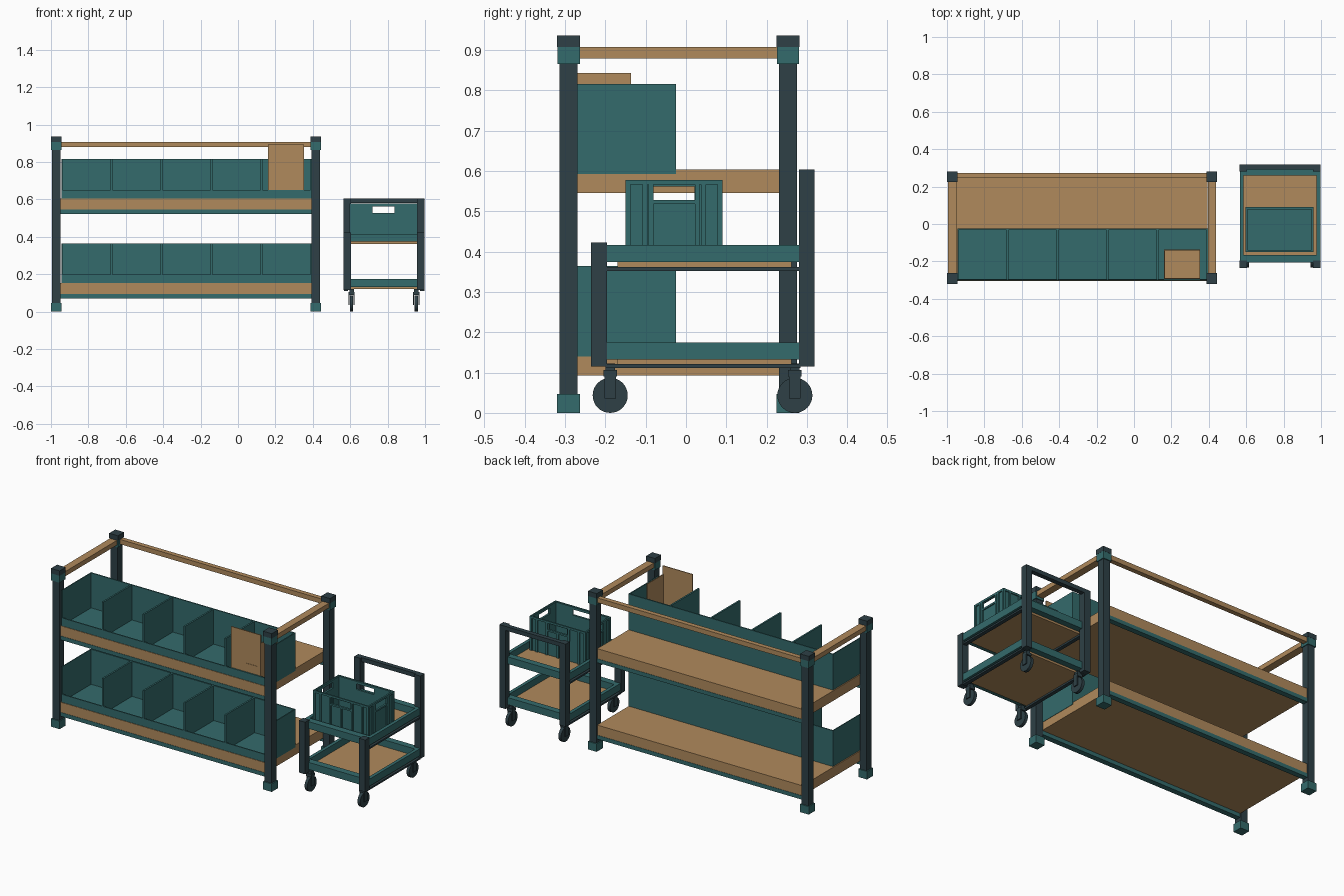
import bpy, bmesh, math
from mathutils import Matrix, Vector

if "Cube" in bpy.data.objects:
    bpy.data.objects.remove(bpy.data.objects["Cube"])


def lin(c):
    c /= 255
    return c / 12.92 if c <= 0.04045 else ((c + 0.055) / 1.055) ** 2.4


def material(name, r, g, b):
    m = bpy.data.materials.new(name)
    m.diffuse_color = (lin(r), lin(g), lin(b), 1)
    m.use_nodes = True
    m.node_tree.nodes["Principled BSDF"].inputs["Base Color"].default_value = m.diffuse_color
    return m


TEAL = material("teal", 52, 107, 108)
WOOD = material("tan wood", 176, 138, 92)
DARK = material("dark slate", 46, 64, 70)


def boxes(name, mat, items):
    """One object from boxes given as (x0, x1, y0, y1, z0, z1)."""
    bm = bmesh.new()
    for x0, x1, y0, y1, z0, z1 in items:
        size = Matrix.Diagonal((x1 - x0, y1 - y0, z1 - z0, 1))
        mid = Matrix.Translation(((x0 + x1) / 2, (y0 + y1) / 2, (z0 + z1) / 2))
        bmesh.ops.create_cube(bm, size=1, matrix=mid @ size)
    return finish(name, mat, bm)


def finish(name, mat, bm):
    me = bpy.data.meshes.new(name)
    bm.to_mesh(me)
    bm.free()
    me.materials.append(mat)
    ob = bpy.data.objects.new(name, me)
    bpy.context.collection.objects.link(ob)
    return ob


def column(x, y, half, z0, z1):
    return (x - half, x + half, y - half, y + half, z0, z1)


# Rack posts with feet, collars and caps
corners = [(x, y) for x in (-0.972, 0.416) for y in (-0.291, 0.253)]
boxes("rack_posts", DARK, [column(x, y, 0.0225, 0.03, 0.88) for x, y in corners])
boxes("rack_feet", TEAL, [column(x, y, 0.0285, 0, 0.047) for x, y in corners])
boxes("rack_collars", TEAL, [column(x, y, 0.0275, 0.865, 0.907) for x, y in corners])
boxes("rack_caps", DARK, [column(x, y, 0.0285, 0.907, 0.936) for x, y in corners])

# Top rails on the two ends and the back
boxes("rack_top_rails", WOOD, [
    (-0.995, -0.95, -0.264, 0.226, 0.879, 0.907),
    (0.395, 0.438, -0.264, 0.226, 0.879, 0.907),
    (-0.945, 0.389, 0.245, 0.273, 0.879, 0.907)])

# Shelves, each with beams beneath and a row of open bins
PITCH = 0.2675
for level, base in (("lower", 0.152), ("upper", 0.604)):
    boxes(level + "_shelf", WOOD, [(-0.95, 0.393, -0.303, 0.268, base - 0.059, base)])
    boxes(level + "_shelf_beams", TEAL, [
        (-0.952, 0.395, y, y + 0.032, base - 0.082, base - 0.059) for y in (-0.305, 0.238)])
    x0, x1, y0, y1, top = -0.944, 0.395, -0.3, -0.025, base + 0.212
    parts = [(x0, x1, y0, y1, base - 0.012, base + 0.005),
             (x0, x1, y1 - 0.007, y1, base, top),
             (x0, x1, y0, y0 + 0.007, base, base + 0.047)]
    for i in range(6):
        x = x0 + PITCH * i
        a, b = max(x - 0.005, x0), min(x + 0.005, x1)
        parts.append((a, b, y0, y1, base - 0.012, top))
    boxes(level + "_bins", TEAL, parts)

# Open carton with raised flaps standing in the last upper bin
cx0, cx1, cy0, cy1, ct = 0.16, 0.354, -0.293, -0.137, 0.754
boxes("carton", WOOD, [
    (cx0, cx1, cy0, cy1, 0.609, 0.617),
    (cx0, cx0 + 0.005, cy0, cy1, 0.609, ct),
    (cx1 - 0.005, cx1, cy0, cy1, 0.609, 0.843),
    (cx0, cx1, cy1 - 0.005, cy1, 0.609, ct),
    (cx0, cx1, cy0, cy0 + 0.005, 0.609, 0.893)])

# Small outlined label on the carton front
boxes("carton_label", WOOD, [(0.255, 0.33, cy0 - 0.002, cy0, 0.66, 0.703)])

# Cart posts and push handle
boxes("cart_front_posts", DARK, [
    (x, x + 0.04, -0.236, -0.196, 0.115, 0.423) for x in (0.564, 0.958)])
boxes("cart_back_posts", DARK, [
    (x, x + 0.04, 0.28, 0.319, 0.115, 0.604) for x in (0.564, 0.958)])
boxes("cart_handle", DARK, [(0.6, 0.962, 0.292, 0.319, 0.58, 0.604)])

# Cart decks: board, raised frame and side runners
for level, z in (("lower", 0.133), ("upper", 0.374)):
    boxes("cart_" + level + "_board", WOOD, [(0.58, 0.982, -0.17, 0.262, z - 0.012, z + 0.002)])
    boxes("cart_" + level + "_frame", TEAL, [
        (0.566, 0.586, -0.2, 0.284, z, z + 0.042),
        (0.976, 0.996, -0.2, 0.284, z, z + 0.042),
        (0.586, 0.976, -0.206, -0.166, z, z + 0.042),
        (0.586, 0.976, 0.26, 0.298, z, z + 0.042)])
    boxes("cart_" + level + "_runners", DARK, [
        (x, x + 0.022, -0.2, 0.284, z - 0.022, z - 0.012) for x in (0.566, 0.974)])

# Crate with handle slots, corner pillars, ribs and a rim
kx0, kx1, ky0, ky1, kz0, kz1, t = 0.602, 0.954, -0.144, 0.084, 0.376, 0.576, 0.006
h0, h1 = 0.528, 0.562
crate = [(kx0, kx1, ky0, ky1, kz0, kz0 + t)]
for y in (ky0, ky1 - t):
    crate += [(kx0, kx1, y, y + t, kz0, h0), (kx0, kx1, y, y + t, h1, kz1),
              (kx0, 0.72, y, y + t, h0, h1), (0.836, kx1, y, y + t, h0, h1)]
for x in (kx0, kx1 - t):
    crate += [(x, x + t, ky0, ky1, kz0, h0), (x, x + t, ky0, ky1, h1, kz1),
              (x, x + t, ky0, -0.081, h0, h1), (x, x + t, 0.021, ky1, h0, h1)]
boxes("crate_shell", TEAL, crate)
ribs = []
for y in (ky0 - 0.006, ky1):
    ribs += [(x, x + 0.012, y, y + 0.006, kz0, kz1)
             for x in (0.597, 0.635, 0.7, 0.772, 0.844, 0.909, 0.947)]
    ribs += [(0.597, 0.959, y, y + 0.006, 0.566, 0.578),
             (0.71, 0.846, y, y + 0.006, 0.518, 0.528)]
    # rib in the middle stays below the slot
    ribs[-5] = ribs[-5]
ribs = [(a, b, c, d, e, 0.528 if abs(a - 0.772) < 1e-6 else f) for a, b, c, d, e, f in ribs]
for x in (kx0 - 0.006, kx1):
    ribs += [(x, x + 0.006, y, y + 0.012, kz0, kz1)
             for y in (-0.15, -0.108, -0.093, 0.022, 0.037, 0.078)]
    ribs += [(x, x + 0.006, -0.15, 0.09, 0.566, 0.578),
             (x, x + 0.006, -0.09, 0.03, 0.518, 0.528)]
boxes("crate_ribs", TEAL, ribs)

# Casters: wheel, fork, stem and mounting plate
for i, (x, y) in enumerate((x, y) for x in (0.607, 0.953) for y in (-0.188, 0.27)):
    bm = bmesh.new()
    bmesh.ops.create_cone(bm, cap_ends=True, segments=32, radius1=0.0435, radius2=0.0435,
                          depth=0.018, matrix=Matrix.Translation((x, y, 0.0435))
                          @ Matrix.Rotation(math.pi / 2, 4, 'Y'))
    wheel = finish("caster_wheel_%d" % i, DARK, bm)
    for p in wheel.data.polygons:
        p.use_smooth = len(p.vertices) == 4
    boxes("caster_fork_%d" % i, DARK, [
        (x - 0.017, x - 0.011, y - 0.014, y + 0.014, 0.036, 0.098),
        (x + 0.011, x + 0.017, y - 0.014, y + 0.014, 0.036, 0.098),
        (x - 0.017, x + 0.017, y - 0.017, y + 0.017, 0.09, 0.106),
        (x - 0.012, x + 0.012, y - 0.012, y + 0.012, 0.1, 0.122)])
